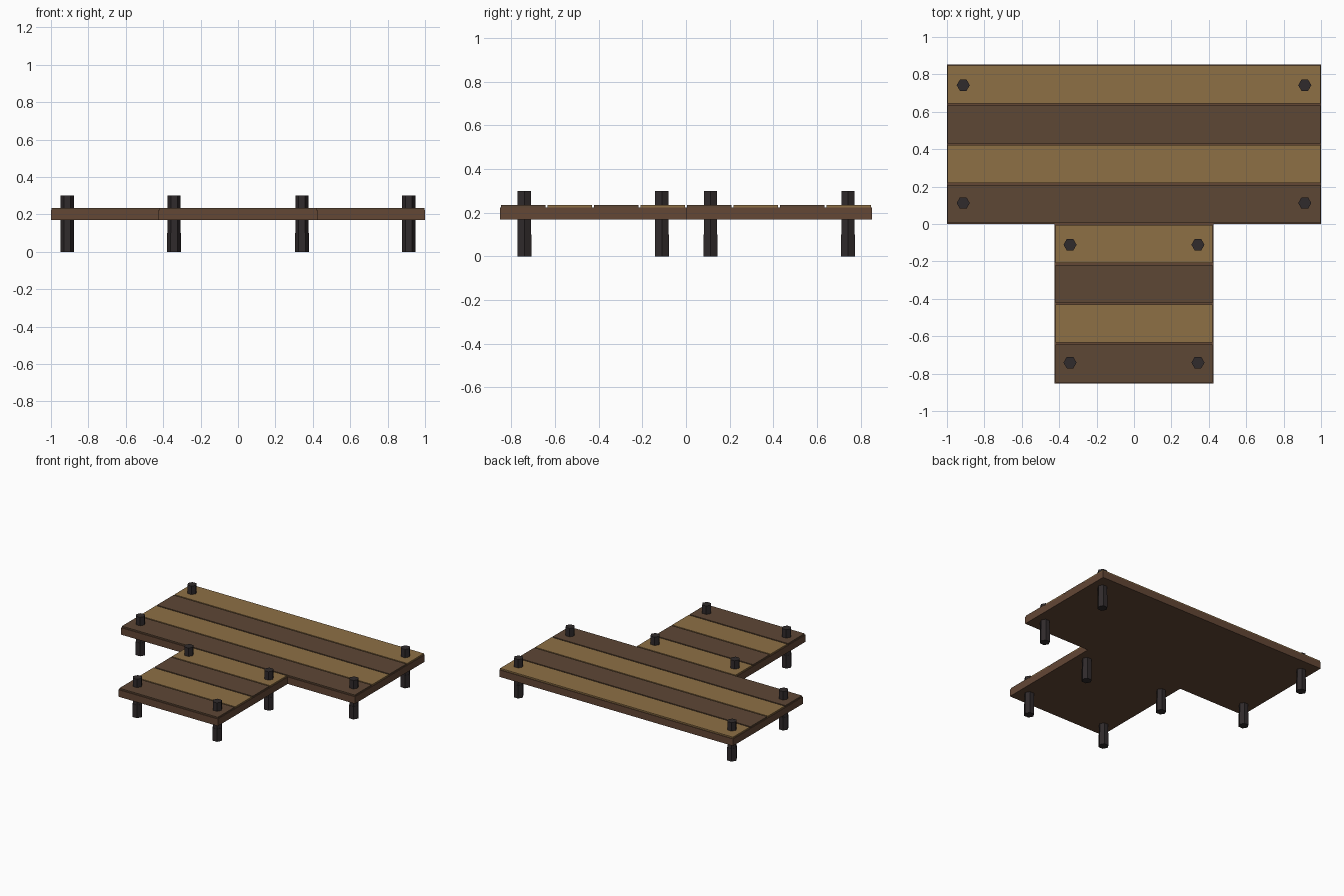
import bpy
import bmesh
from mathutils import Matrix

cube = bpy.data.objects.get("Cube")
if cube:
    bpy.data.objects.remove(cube, do_unlink=True)


def material(name, color):
    m = bpy.data.materials.new(name)
    m.use_nodes = True
    m.diffuse_color = (*color, 1)
    m.node_tree.nodes["Principled BSDF"].inputs["Base Color"].default_value = (*color, 1)
    return m


TAN = material("tan wood", (0.27, 0.16, 0.06))
BROWN = material("dark brown wood", (0.11, 0.063, 0.036))
FRAME = material("reddish brown wood", (0.125, 0.063, 0.036))
IRON = material("charcoal post", (0.03, 0.024, 0.025))


def finish(name, bm, mat):
    mesh = bpy.data.meshes.new(name)
    bm.to_mesh(mesh)
    bm.free()
    mesh.materials.append(mat)
    obj = bpy.data.objects.new(name, mesh)
    bpy.context.collection.objects.link(obj)


def box(name, x, y0, y1, z0, z1, mat):
    bm = bmesh.new()
    place = Matrix.Translation((0, (y0 + y1) / 2, (z0 + z1) / 2))
    size = Matrix.Diagonal((2 * x, y1 - y0, z1 - z0, 1))
    bmesh.ops.create_cube(bm, size=1, matrix=place @ size)
    finish(name, bm, mat)


def post(name, x, y):
    # Hexagonal shaft with a slightly wider foot
    bm = bmesh.new()
    for radius, z0, z1 in ((0.035, 0.1, 0.3), (0.037, 0, 0.1)):
        bmesh.ops.create_cone(bm, cap_ends=True, segments=6, radius1=radius,
                              radius2=radius, depth=z1 - z0,
                              matrix=Matrix.Translation((x, y, (z0 + z1) / 2))
                              @ Matrix.Rotation(1.5708, 4, "Z"))
    finish(name, bm, IRON)


LENGTH, PLANKS, GAP = 0.853, 4, 0.01
STEP = LENGTH / PLANKS


def deck(name, half_width, y0, post_x):
    # Solid base board, alternating raised planks and four corner posts
    box(name + "_base", half_width, y0, y0 + LENGTH, 0.17, 0.224, FRAME)
    for i in range(PLANKS):
        start = y0 + i * STEP
        box(f"{name}_plank_{i + 1}", half_width - 0.004, start + GAP / 2,
            start + STEP - GAP / 2, 0.224, 0.235, TAN if i % 2 else BROWN)
    for side, sx in (("left", 1), ("right", -1)):
        for end, y in (("front", y0 + 0.112), ("back", y0 + LENGTH - 0.111)):
            post(f"{name}_post_{end}_{side}", sx * post_x, y)


deck("wide_deck", 1.0, 0, 0.913)
deck("narrow_deck", 0.425, -LENGTH, 0.342)
